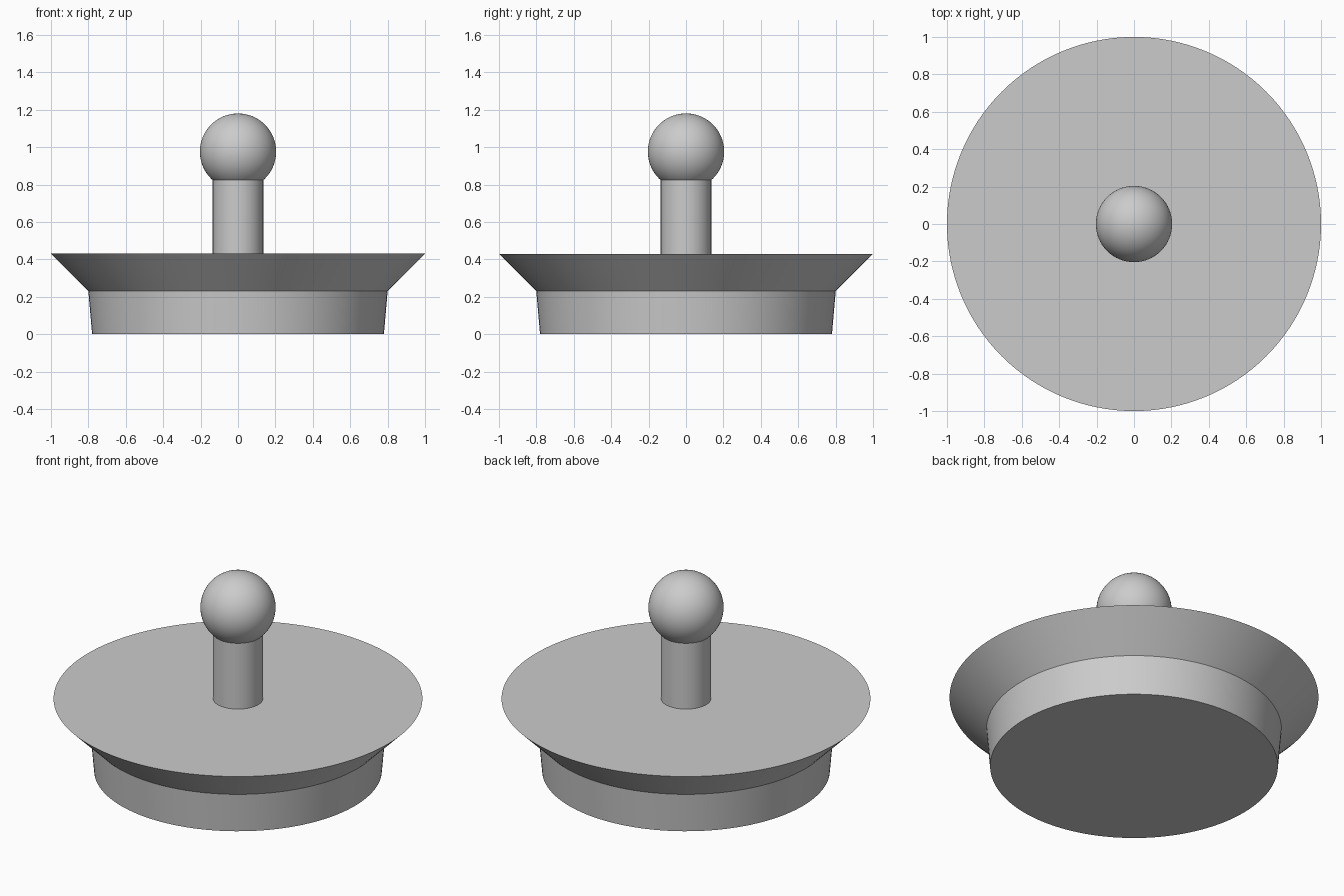
import bpy
import math

SEGMENTS = 128

cube = bpy.data.objects.get("Cube")
if cube:
    bpy.data.objects.remove(cube, do_unlink=True)

grey = bpy.data.materials.new("plain grey")
grey.use_nodes = True
colour = (0.6, 0.6, 0.6, 1.0)
grey.diffuse_color = colour
grey.node_tree.nodes["Principled BSDF"].inputs["Base Color"].default_value = colour


def finish(name):
    """Name, colour and smooth the part just added."""
    part = bpy.context.object
    part.name = name
    part.data.materials.append(grey)
    bpy.ops.object.shade_smooth_by_angle(angle=math.radians(30))


def frustum(name, bottom_radius, top_radius, bottom, top):
    bpy.ops.mesh.primitive_cone_add(
        vertices=SEGMENTS, radius1=bottom_radius, radius2=top_radius,
        depth=top - bottom, location=(0, 0, (bottom + top) / 2))
    finish(name)


# Tapered plug, flared rim and handle stem
frustum("plug", 0.78, 0.8, 0, 0.23)
frustum("flared_rim", 0.8, 1.0, 0.23, 0.43)
frustum("handle_stem", 0.135, 0.135, 0.43, 0.83)

# Round knob on the stem
bpy.ops.mesh.primitive_uv_sphere_add(
    segments=64, ring_count=32, radius=0.204, location=(0, 0, 0.976))
finish("handle_knob")
